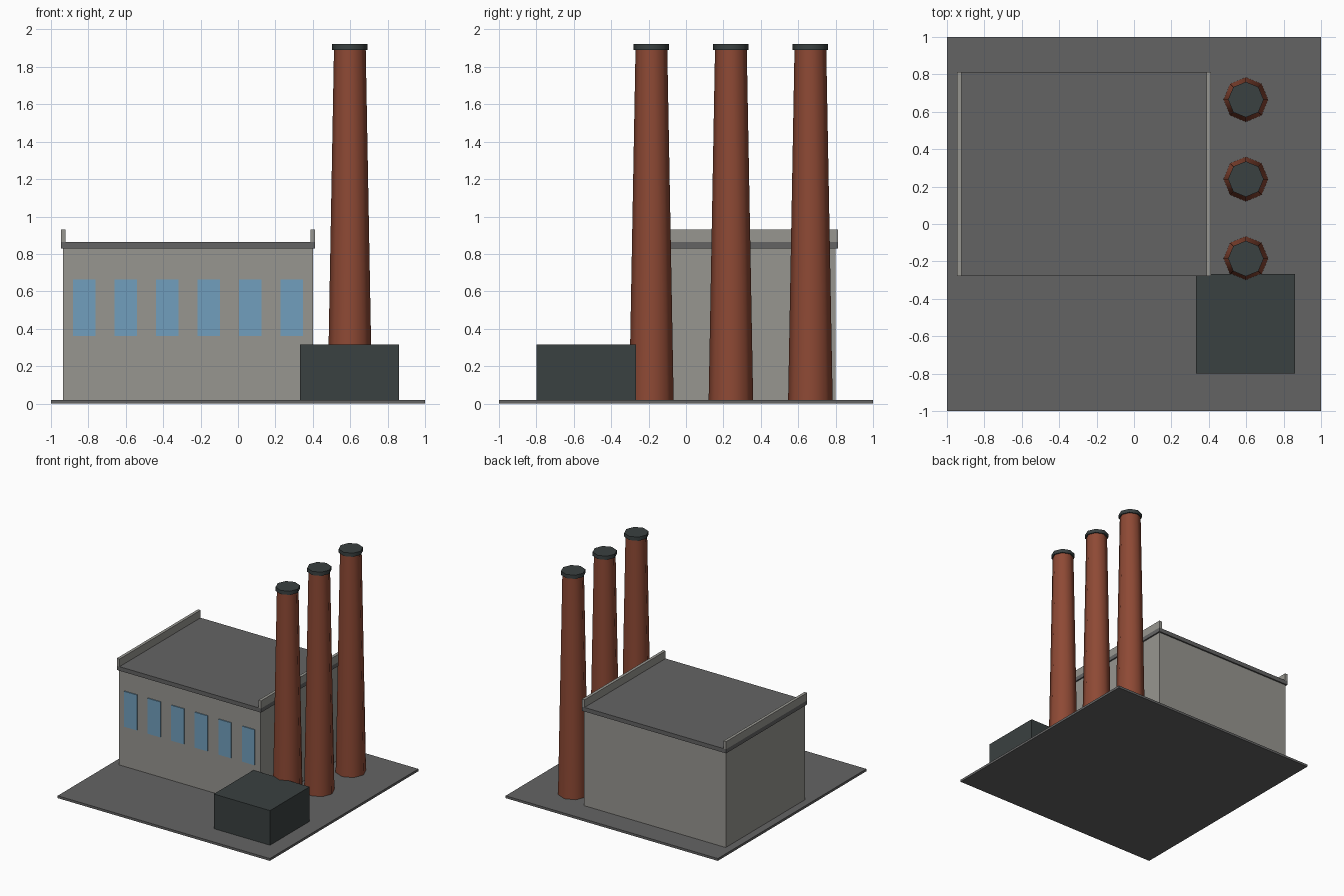
import bpy
import math

cube = bpy.data.objects.get("Cube")
if cube:
    bpy.data.objects.remove(cube, do_unlink=True)


def material(name, rgb):
    mat = bpy.data.materials.new(name)
    mat.use_nodes = True
    mat.diffuse_color = (*rgb, 1)
    mat.node_tree.nodes["Principled BSDF"].inputs["Base Color"].default_value = (*rgb, 1)
    return mat


asphalt = material("asphalt grey", (0.127, 0.127, 0.127))
concrete = material("pale concrete", (0.31, 0.305, 0.28))
glass = material("blue glass", (0.165, 0.345, 0.51))
brick = material("red brick", (0.27, 0.067, 0.035))
iron = material("dark iron", (0.042, 0.052, 0.052))


def box(name, x, y, z, mat):
    """Box from (low, high) ranges on each axis."""
    ranges = (x, y, z)
    bpy.ops.mesh.primitive_cube_add(size=1, location=[(a + b) / 2 for a, b in ranges])
    obj = bpy.context.object
    obj.name = name
    obj.scale = [b - a for a, b in ranges]
    bpy.ops.object.transform_apply(location=False, rotation=False, scale=True)
    obj.data.materials.append(mat)
    return obj


def octagon(name, r_low, r_high, x, y, z, mat):
    """Eight-sided tapered column between two heights."""
    bpy.ops.mesh.primitive_cone_add(vertices=8, radius1=r_low, radius2=r_high,
                                    depth=z[1] - z[0], location=(x, y, sum(z) / 2))
    obj = bpy.context.object
    obj.name = name
    obj.data.materials.append(mat)
    bpy.ops.object.shade_smooth_by_angle(angle=math.radians(50))
    return obj


# Ground and main hall
GROUND = 0.02
box("ground_slab", (-1, 1), (-1, 1), (0, GROUND), asphalt)
box("hall_walls", (-0.935, 0.4), (-0.265, 0.8), (GROUND, 0.83), concrete)

# Flat roof with a low parapet along each end
roof_x, roof_y = (-0.947, 0.412), (-0.278, 0.813)
box("roof_slab", roof_x, roof_y, (0.83, 0.865), asphalt)
box("parapet_right", (roof_x[0], roof_x[0] + 0.025), roof_y, (0.865, 0.93), concrete)
box("parapet_left", (roof_x[1] - 0.025, roof_x[1]), roof_y, (0.865, 0.93), concrete)

# Row of front windows
for i in range(6):
    x = -0.823 + i * 0.222
    box(f"window_{i + 1}", (x - 0.06, x + 0.06), (-0.273, -0.264), (0.362, 0.664), glass)

# Annex in front of the chimneys
box("annex", (0.332, 0.862), (-0.8, -0.268), (GROUND, 0.315), iron)

# Tapered chimneys with dark caps
for i in range(3):
    y = -0.185 + i * 0.425
    octagon(f"chimney_{i + 1}", 0.119, 0.085, 0.598, y, (GROUND, 1.89), brick)
    octagon(f"chimney_cap_{i + 1}", 0.095, 0.095, 0.598, y, (1.89, 1.922), iron)
